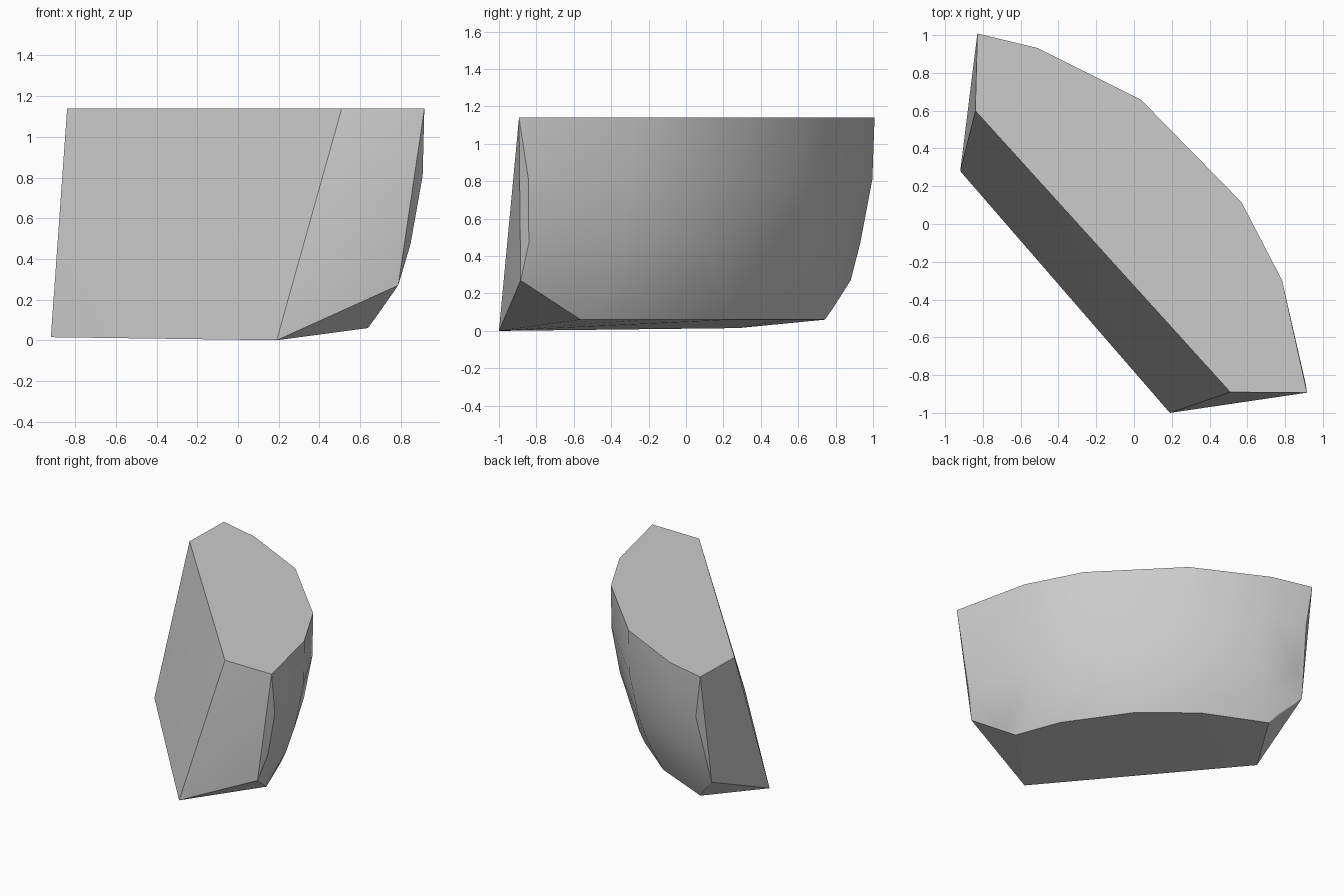
import bpy, bmesh
from math import sqrt, radians
from mathutils import Vector

cube = bpy.data.objects.get("Cube")
if cube:
    bpy.data.objects.remove(cube)

# Local axes: along the flat face, and outward towards the rounded face
ORIGIN = Vector((-0.165, -0.145, 0))
ALONG = Vector((0.672, -0.741, 0))
OUT = Vector((0.741, 0.672, 0))
RADIUS, CENTRE_OUT, CENTRE_Z = 2.08, -1.335, 1.0


def on_sphere(u, z):
    """Point of the rounded face at distance u along the block and height z."""
    v = sqrt(RADIUS ** 2 - (z - CENTRE_Z) ** 2 - u ** 2) + CENTRE_OUT
    return ORIGIN + ALONG * u + OUT * v + Vector((0, 0, z))


# Rows of the rounded face, from the top rim to the bottom rim
rows = {
    1.14: (-1.30, -1.03, -0.46, 0.30, 0.75, 1.28),
    0.81: (-1.26, -1.00, -0.46, 0.30, 0.75, 1.237),
    0.47: (-1.20, -0.98, -0.47, 0.27, 0.75, 1.195),
    0.27: (-1.212, -0.97, -0.48, 0.24, 0.72, 1.187),
    0.13: (-1.05, -0.52, 0.0, 0.50, 0.93),
    0.06: (-0.98, -0.515, -0.054, 0.51, 0.85),
}
points = [on_sphere(u, z) for z, row in rows.items() for u in row]

# Corners of the sloping flat face
points += [Vector(p) for p in (
    (-0.84, 0.60, 1.14), (0.51, -0.89, 1.14),
    (-0.92, 0.28, 0.015), (0.19, -1.0, 0.0))]

# Wrap the corners and rows in one solid block
bm = bmesh.new()
for p in points:
    bm.verts.new(p)
hull = bmesh.ops.convex_hull(bm, input=bm.verts[:])
loose = {g for g in hull["geom_interior"] + hull["geom_unused"]
         if isinstance(g, bmesh.types.BMVert)}
bmesh.ops.delete(bm, geom=list(loose), context="VERTS")
bmesh.ops.dissolve_limit(bm, angle_limit=radians(0.5),
                         verts=bm.verts[:], edges=bm.edges[:])
bmesh.ops.recalc_face_normals(bm, faces=bm.faces[:])

mesh = bpy.data.meshes.new("rounded_block")
bm.to_mesh(mesh)
bm.free()
block = bpy.data.objects.new("rounded_block", mesh)
bpy.context.collection.objects.link(block)

# Plain grey material
grey = bpy.data.materials.new("light_grey")
grey.use_nodes = True
colour = (0.6, 0.6, 0.6, 1)
grey.diffuse_color = colour
grey.node_tree.nodes["Principled BSDF"].inputs["Base Color"].default_value = colour
mesh.materials.append(grey)

# Smooth rounded face, crisp cut edges
bpy.ops.object.select_all(action="DESELECT")
block.select_set(True)
bpy.context.view_layer.objects.active = block
bpy.ops.object.shade_smooth_by_angle(angle=radians(25))
